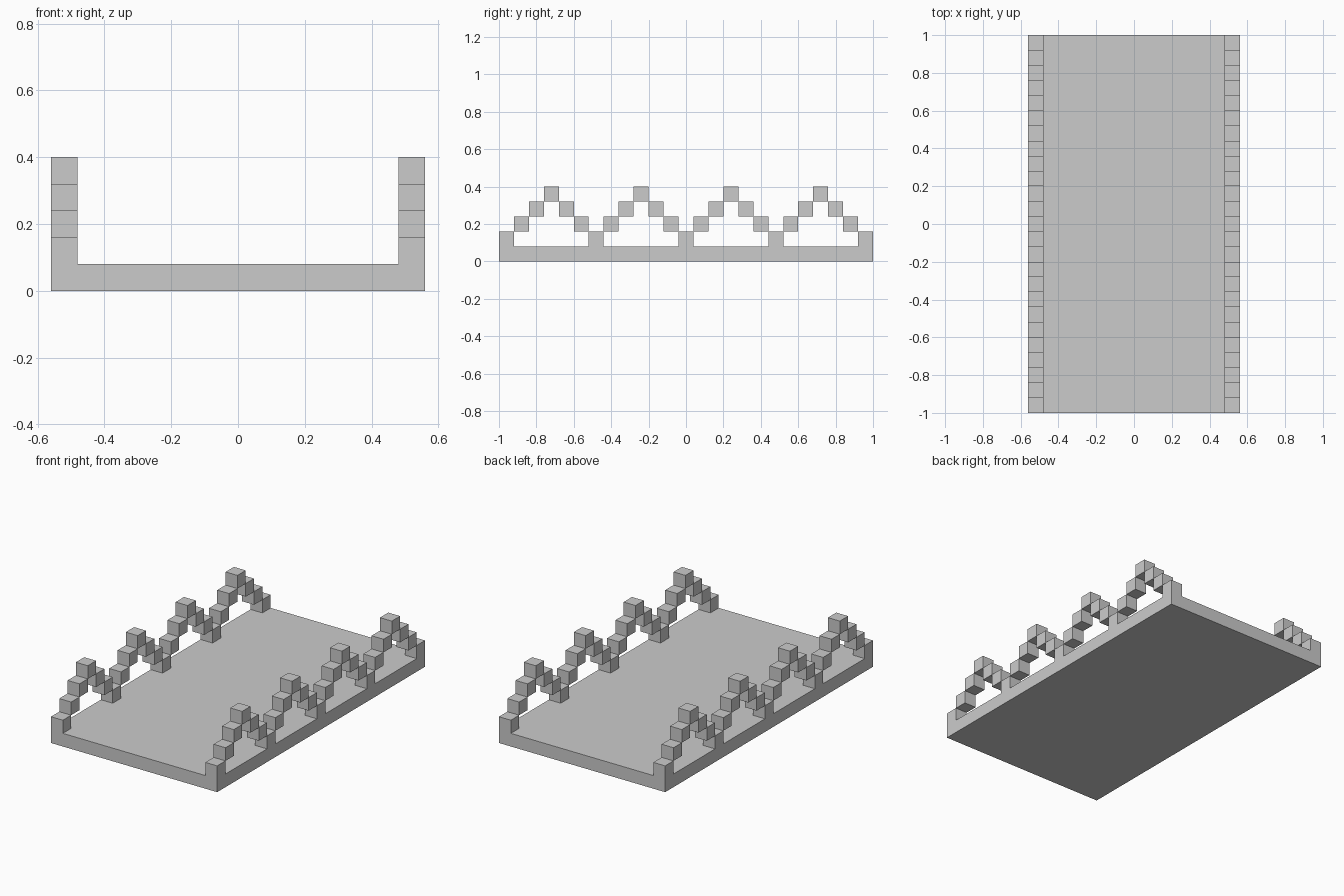
import bpy, bmesh
from mathutils import Matrix, Vector

if "Cube" in bpy.data.objects:
    bpy.data.objects.remove(bpy.data.objects["Cube"])

U = 0.08            # block size
COUNT = 25          # blocks along each side
HALF_W = 0.56       # half width of the deck


def add_box(bm, center, size):
    bmesh.ops.create_cube(bm, size=1, matrix=Matrix.LocRotScale(Vector(center), None, Vector(size)))


def make_object(name, bm):
    mesh = bpy.data.meshes.new(name)
    bm.to_mesh(mesh)
    bm.free()
    obj = bpy.data.objects.new(name, mesh)
    bpy.context.collection.objects.link(obj)
    return obj


# Flat deck
bm = bmesh.new()
add_box(bm, (0, 0, U / 2), (2 * HALF_W, 2, U))
make_object("deck", bm)

# Zigzag railing: blocks climb three steps to each peak and come back down
bm = bmesh.new()
for i in range(COUNT):
    level = 3 - abs(i % 6 - 3)
    add_box(bm, (HALF_W - U / 2, -1 + U * (i + 0.5), U * (level + 1.5)), (U, U, U))
railing = make_object("stepped_railings", bm)

# Mirror the railing to the other side
mirror = railing.modifiers.new("mirror", 'MIRROR')
mirror.use_axis = (True, False, False)
mirror.use_mirror_merge = False
